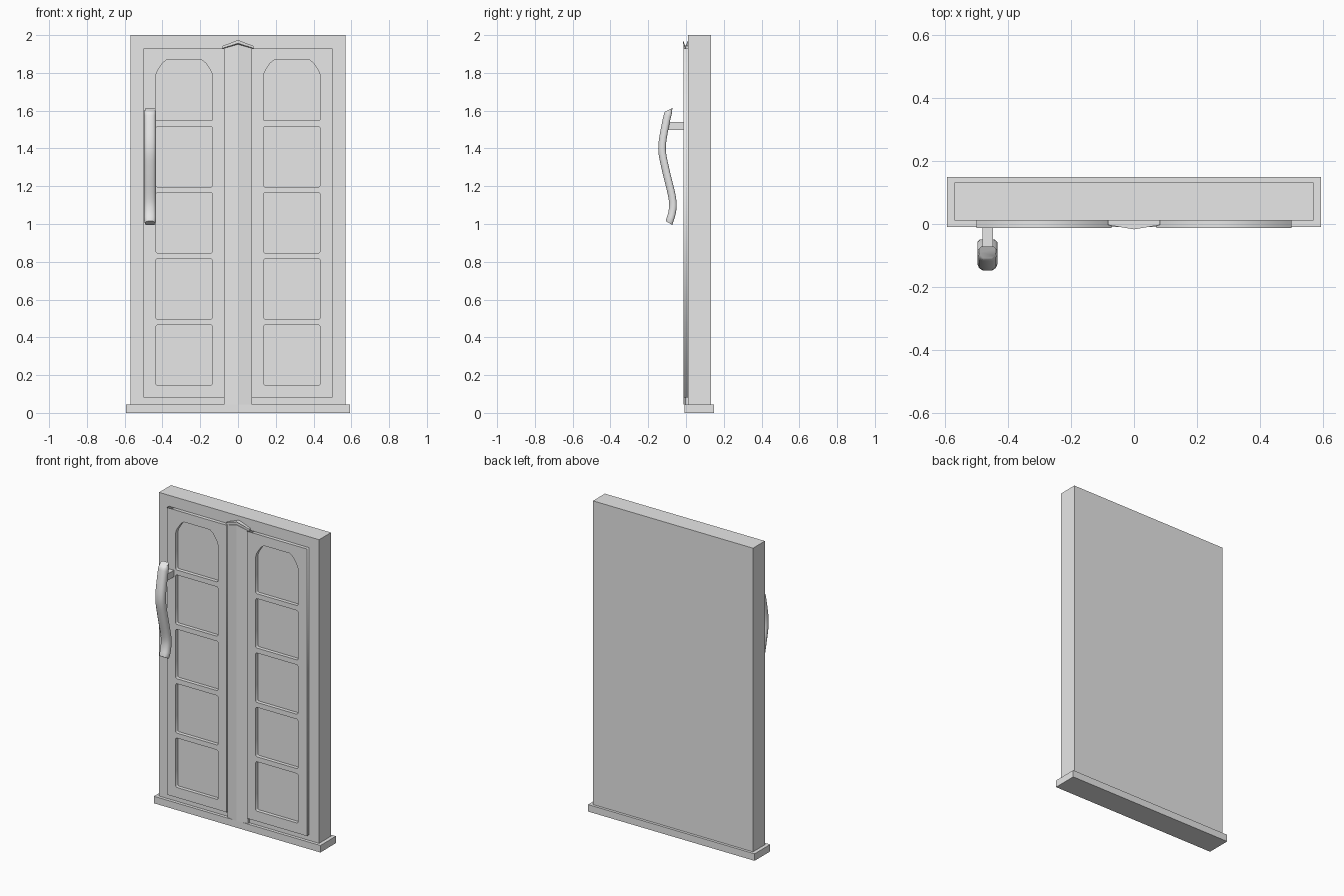
import bpy, bmesh, math
from mathutils import Vector, Matrix

cube = bpy.data.objects.get("Cube")
if cube:
    bpy.data.objects.remove(cube, do_unlink=True)

grey = bpy.data.materials.new("plain grey")
grey.use_nodes = True
grey.diffuse_color = (0.8, 0.8, 0.8, 1)
grey.node_tree.nodes["Principled BSDF"].inputs["Base Color"].default_value = (0.8, 0.8, 0.8, 1)


def add_mesh(name, mesh):
    mesh.materials.clear()
    mesh.materials.append(grey)
    obj = bpy.data.objects.new(name, mesh)
    bpy.context.collection.objects.link(obj)
    return obj


def from_bmesh(name, bm):
    bmesh.ops.recalc_face_normals(bm, faces=bm.faces)
    mesh = bpy.data.meshes.new(name)
    bm.to_mesh(mesh)
    bm.free()
    return add_mesh(name, mesh)


def box(name, low, high):
    low, high = Vector(low), Vector(high)
    bm = bmesh.new()
    place = Matrix.Translation((low + high) / 2) @ Matrix.Diagonal((*(high - low), 1))
    bmesh.ops.create_cube(bm, size=1, matrix=place)
    return from_bmesh(name, bm)


def skin(name, rings):
    """Join equal rings of points into a closed, capped solid."""
    bm = bmesh.new()
    loops = [[bm.verts.new(p) for p in ring] for ring in rings]
    n = len(loops[0])
    for a, b in zip(loops, loops[1:]):
        for i in range(n):
            j = (i + 1) % n
            bm.faces.new((a[i], a[j], b[j], b[i]))
    bm.faces.new(loops[0])
    bm.faces.new(loops[-1])
    return from_bmesh(name, bm)


def pane(x0, x1, z0, z1, arched):
    """Outline of one opening: small cut corners, or a broad arch on top."""
    c = 0.007
    points = [(x0, z0 + c), (x0 + c, z0), (x1 - c, z0), (x1, z0 + c)]
    cuts = [(0, 0.087), (0.006, 0.065), (0.02, 0.042), (0.036, 0.018), (0.058, 0)] if arched else [(0, c), (c, 0)]
    points += [(x1 - dx, z1 - dz) for dx, dz in cuts]
    points += [(x0 + dx, z1 - dz) for dx, dz in reversed(cuts)]
    return points


def pierced_panel(name, outlines, front, back):
    """Flat panel whose first outline is the rim and the rest are openings."""
    curve = bpy.data.curves.new(name, "CURVE")
    curve.dimensions = "2D"
    curve.fill_mode = "BOTH"
    curve.extrude = (back - front) / 2
    for outline in outlines:
        spline = curve.splines.new("POLY")
        spline.points.add(len(outline) - 1)
        for point, (x, z) in zip(spline.points, outline):
            point.co = (x, z, 0, 1)
        spline.use_cyclic_u = True
    helper = bpy.data.objects.new(name + "_outline", curve)
    bpy.context.collection.objects.link(helper)
    graph = bpy.context.evaluated_depsgraph_get()
    mesh = bpy.data.meshes.new_from_object(helper.evaluated_get(graph))
    bpy.data.objects.remove(helper, do_unlink=True)
    mesh.transform(Matrix.Translation((0, (front + back) / 2, 0)) @ Matrix.Rotation(math.pi / 2, 4, "X"))
    bm = bmesh.new()
    bm.from_mesh(mesh)
    bmesh.ops.remove_doubles(bm, verts=bm.verts, dist=0.0001)
    return from_bmesh(name, bm)


# Frame slab and sill
box("door_slab", (-0.57, 0.011, 0.045), (0.57, 0.132, 2.0))
box("sill", (-0.593, -0.009, 0), (0.593, 0.149, 0.045))

# Two door leaves, each with five openings
for side, name in ((-1, "right_leaf"), (1, "left_leaf")):
    xs = sorted((side * 0.072, side * 0.499))
    ws = sorted((side * 0.134, side * 0.436))
    outlines = [[(xs[0], 0.082), (xs[1], 0.082), (xs[1], 1.93), (xs[0], 1.93)]]
    for i in range(5):
        z = 0.147 + i * 0.35
        outlines.append(pane(*ws, z, z + 0.318 + (0.004 if i == 4 else 0), i == 4))
    pierced_panel(name, outlines, -0.012, 0.012)


# Ridged centre post with a gabled top
def section(half, side_y, ridge_y, z_side, z_mid):
    return [(-half, 0.012, z_side), (-half, side_y, z_side), (0, ridge_y, z_mid),
            (half, side_y, z_side), (half, 0.012, z_side), (0, 0.012, z_mid)]


skin("centre_post", [section(0.073, -0.003, -0.014, 0.045, 0.045),
                     section(0.073, -0.003, -0.014, 1.932, 1.958)])
skin("post_cap", [section(0.083, -0.003, -0.017, 1.93, 1.957),
                  section(0.083, -0.003, -0.017, 1.942, 1.974)])

# Wavy pull handle: a rounded section swept along a path given as (y, z)
path = [Vector(p) for p in ((-0.09, 1.605), (-0.108, 1.53), (-0.127, 1.40),
                            (-0.106, 1.28), (-0.073, 1.14), (-0.072, 1.07), (-0.09, 1.005))]
ends = [2 * path[0] - path[1]] + path + [2 * path[-1] - path[-2]]
samples = []
for a, b, c, d in zip(ends, ends[1:], ends[2:], ends[3:]):
    for k in range(4):
        t = k / 4
        samples.append(0.5 * (2 * b + (c - a) * t + (2 * a - 5 * b + 4 * c - d) * t ** 2
                              + (3 * b - a - 3 * c + d) * t ** 3))
samples.append(path[-1])
half_section = [(0.024, 0.020), (0.032, 0.012), (0.032, 0.0), (0.027, -0.012), (0.016, -0.020)]
profile = half_section + [(-x, d) for x, d in reversed(half_section)]
rings = []
for i, p in enumerate(samples):
    tangent = (samples[min(i + 1, len(samples) - 1)] - samples[max(i - 1, 0)]).normalized()
    if i in (0, len(samples) - 1):
        tangent = Vector((0.5, -1)).normalized() if i == 0 else Vector((-0.6, -1)).normalized()
    across = Vector((-tangent.y, tangent.x))
    width = 0.85 if i in (0, len(samples) - 1) else 1
    rings.append([(-0.465 + x * width, p.x + across.x * d, p.y + across.y * d) for x, d in profile])
handle = skin("handle_grip", rings)
bpy.ops.object.select_all(action="DESELECT")
handle.select_set(True)
bpy.context.view_layer.objects.active = handle
bpy.ops.object.shade_smooth_by_angle(angle=math.radians(50))

# Handle mount
box("handle_mount", (-0.481, -0.1, 1.498), (-0.448, -0.005, 1.54))
